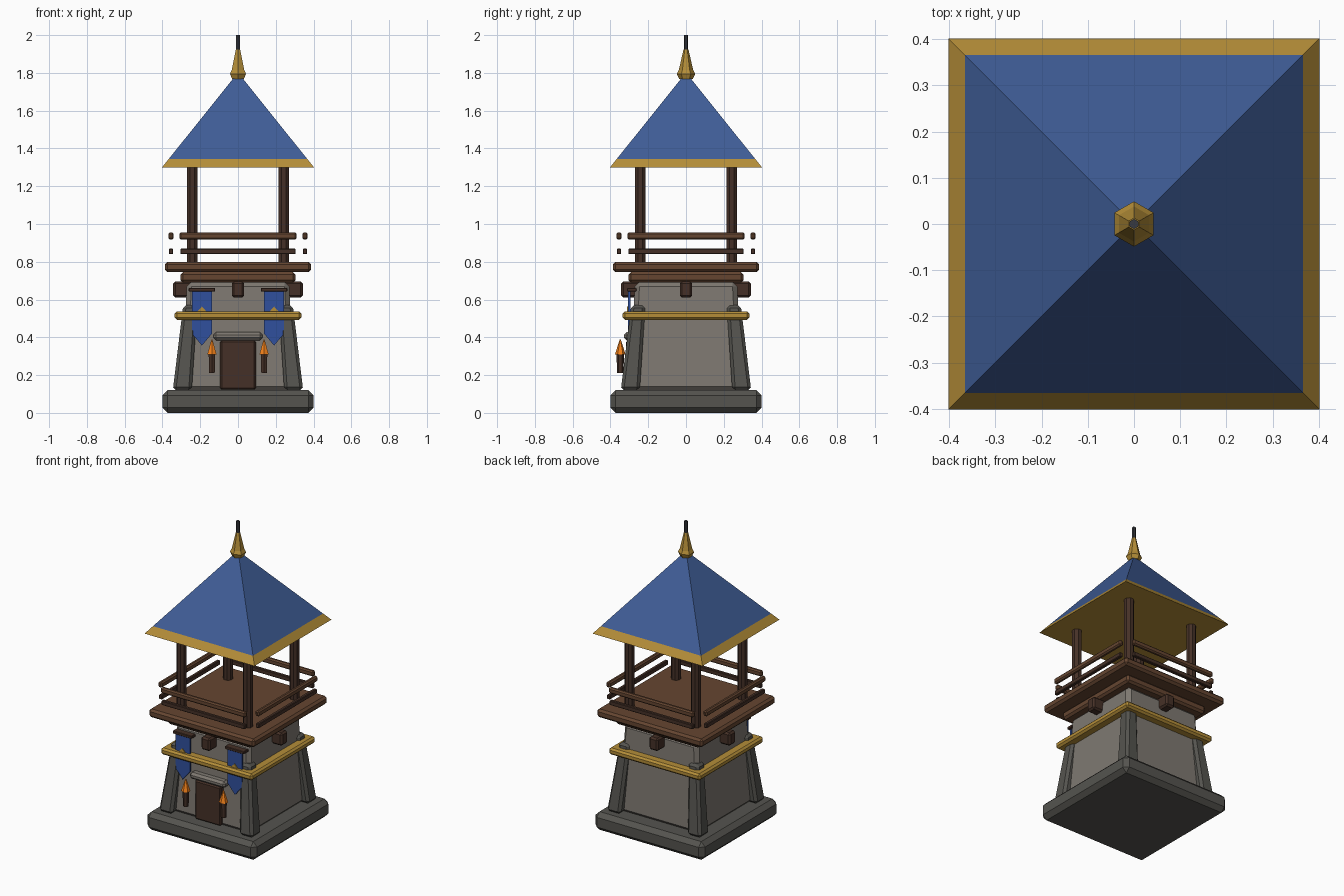
import bpy, bmesh
from math import pi, radians
from mathutils import Matrix, Vector

if "Cube" in bpy.data.objects:
    bpy.data.objects.remove(bpy.data.objects["Cube"])


def material(name, rgb):
    m = bpy.data.materials.new(name)
    m.diffuse_color = (*rgb, 1)
    m.use_nodes = True
    m.node_tree.nodes["Principled BSDF"].inputs["Base Color"].default_value = m.diffuse_color
    return m


STONE = material("stone", (0.21, 0.19, 0.165))
DARK_STONE = material("dark_stone", (0.09, 0.088, 0.078))
WOOD = material("wood", (0.13, 0.06, 0.03))
DARK_WOOD = material("dark_wood", (0.06, 0.03, 0.02))
GOLD = material("gold", (0.46, 0.27, 0.04))
BLUE = material("roof_blue", (0.05, 0.11, 0.31))
CLOTH = material("banner_blue", (0.03, 0.08, 0.34))
IRON = material("iron", (0.04, 0.042, 0.05))
FIRE = material("fire", (0.9, 0.22, 0.01))


def finish(name, bm, mat, bevel=0.0):
    if bevel:
        bmesh.ops.bevel(bm, geom=bm.edges[:], offset=bevel, segments=1, affect='EDGES', clamp_overlap=True)
    bmesh.ops.recalc_face_normals(bm, faces=bm.faces[:])
    me = bpy.data.meshes.new(name)
    bm.to_mesh(me)
    bm.free()
    me.materials.append(mat)
    ob = bpy.data.objects.new(name, me)
    bpy.context.collection.objects.link(ob)
    return ob


def hull(name, low, high, z0, z1, mat, bevel=0.0):
    """Block between two rectangles (x0, x1, y0, y1) at z0 and z1."""
    bm = bmesh.new()
    rings = []
    for (x0, x1, y0, y1), z in ((low, z0), (high, z1)):
        rings.append([bm.verts.new((x, y, z)) for x, y in ((x0, y0), (x1, y0), (x1, y1), (x0, y1))])
    a, b = rings
    bm.faces.new(a[::-1])
    bm.faces.new(b)
    for i in range(4):
        j = (i + 1) % 4
        bm.faces.new((a[i], a[j], b[j], b[i]))
    return finish(name, bm, mat, bevel)


def box(name, x0, x1, y0, y1, z0, z1, mat, bevel=0.0):
    return hull(name, (x0, x1, y0, y1), (x0, x1, y0, y1), z0, z1, mat, bevel)


def square(name, h0, h1, z0, z1, mat, bevel=0.0):
    return hull(name, (-h0, h0, -h0, h0), (-h1, h1, -h1, h1), z0, z1, mat, bevel)


def cone(name, x, y, z0, z1, r0, r1, sides, mat, turn=0.0):
    bm = bmesh.new()
    m = Matrix.Translation((x, y, (z0 + z1) / 2)) @ Matrix.Rotation(turn, 4, 'Z')
    bmesh.ops.create_cone(bm, cap_ends=True, segments=sides, radius1=r0, radius2=r1,
                          depth=z1 - z0, matrix=m)
    return finish(name, bm, mat)


def plate(name, outline, y0, y1, mat):
    """Flat x-z outline given thickness along y."""
    bm = bmesh.new()
    face = bm.faces.new([bm.verts.new((x, y0, z)) for x, z in outline])
    ext = bmesh.ops.extrude_face_region(bm, geom=[face])
    verts = [v for v in ext["geom"] if isinstance(v, bmesh.types.BMVert)]
    bmesh.ops.translate(bm, verts=verts, vec=Vector((0, y1 - y0, 0)))
    return finish(name, bm, mat)


# Stone base and tapered tower body
square("base", 0.40, 0.40, 0.0, 0.12, DARK_STONE, 0.028)
square("tower_body", 0.30, 0.27, 0.115, 0.695, STONE, 0.025)

# Leaning corner piers
for sx in (-1, 1):
    for sy in (-1, 1):
        def corner(a, b):
            xs, ys = sorted((sx * a, sx * b)), sorted((sy * a, sy * b))
            return (*xs, *ys)
        hull("corner_pier", corner(0.245, 0.345), corner(0.215, 0.29), 0.12, 0.57, DARK_STONE, 0.016)

# Gold band round the tower
square("gold_band", 0.335, 0.335, 0.493, 0.537, GOLD, 0.012)

# Deck and its support frame
square("deck_frame", 0.305, 0.305, 0.69, 0.745, WOOD, 0.013)
square("deck", 0.387, 0.387, 0.745, 0.80, WOOD, 0.014)

# Corbels and two railings on each side
for i in range(4):
    turn = Matrix.Rotation(i * pi / 2, 4, 'Z')
    parts = [
        box("corbel", -0.033, 0.033, -0.343, -0.22, 0.61, 0.695, DARK_WOOD, 0.011),
        box("top_rail", -0.31, 0.31, -0.369, -0.341, 0.918, 0.955, WOOD, 0.008),
        box("lower_rail", -0.305, 0.305, -0.366, -0.343, 0.84, 0.87, DARK_WOOD, 0.004),
    ]
    for ob in parts:
        ob.data.transform(turn)

# Roof posts
for x in (-0.243, 0.243):
    for y in (-0.243, 0.243):
        cone("roof_post", x, y, 0.795, 1.31, 0.03, 0.03, 8, DARK_WOOD, pi / 8)

# Pyramid roof with gold eaves
square("roof_eaves", 0.402, 0.366, 1.30, 1.345, GOLD)
square("roof", 0.366, 0.004, 1.345, 1.797, BLUE)

# Six-sided finial and spike
cone("finial_foot", 0, 0, 1.768, 1.795, 0.036, 0.049, 6, GOLD)
cone("finial_collar", 0, 0, 1.795, 1.815, 0.049, 0.038, 6, GOLD)
cone("finial_cone", 0, 0, 1.815, 1.925, 0.038, 0.013, 6, GOLD)
cone("spike", 0, 0, 1.92, 2.0, 0.011, 0.011, 6, IRON)

# Door and lintel
box("door", -0.094, 0.094, -0.318, -0.27, 0.125, 0.382, DARK_WOOD, 0.008)
box("door_lintel", -0.13, 0.13, -0.328, -0.26, 0.384, 0.427, STONE, 0.014)

# Torches and banners on both sides of the door
for s in (-1, 1):
    tx, bx = s * 0.138, s * 0.191
    cone("torch_handle", tx, -0.348, 0.21, 0.315, 0.017, 0.02, 6, DARK_WOOD)
    cone("torch_flame", tx, -0.348, 0.31, 0.388, 0.028, 0.003, 6, FIRE)
    box("banner_rod", bx - 0.07, bx + 0.07, -0.312, -0.262, 0.643, 0.661, DARK_WOOD, 0.003)
    plate("banner", [(bx - 0.053, 0.65), (bx - 0.053, 0.42), (bx, 0.356),
                     (bx + 0.053, 0.42), (bx + 0.053, 0.65)], -0.306, -0.294, CLOTH)
    plate("banner_emblem", [(bx - 0.03, 0.53), (bx, 0.497), (bx + 0.03, 0.53), (bx, 0.563)],
          -0.312, -0.304, GOLD)
